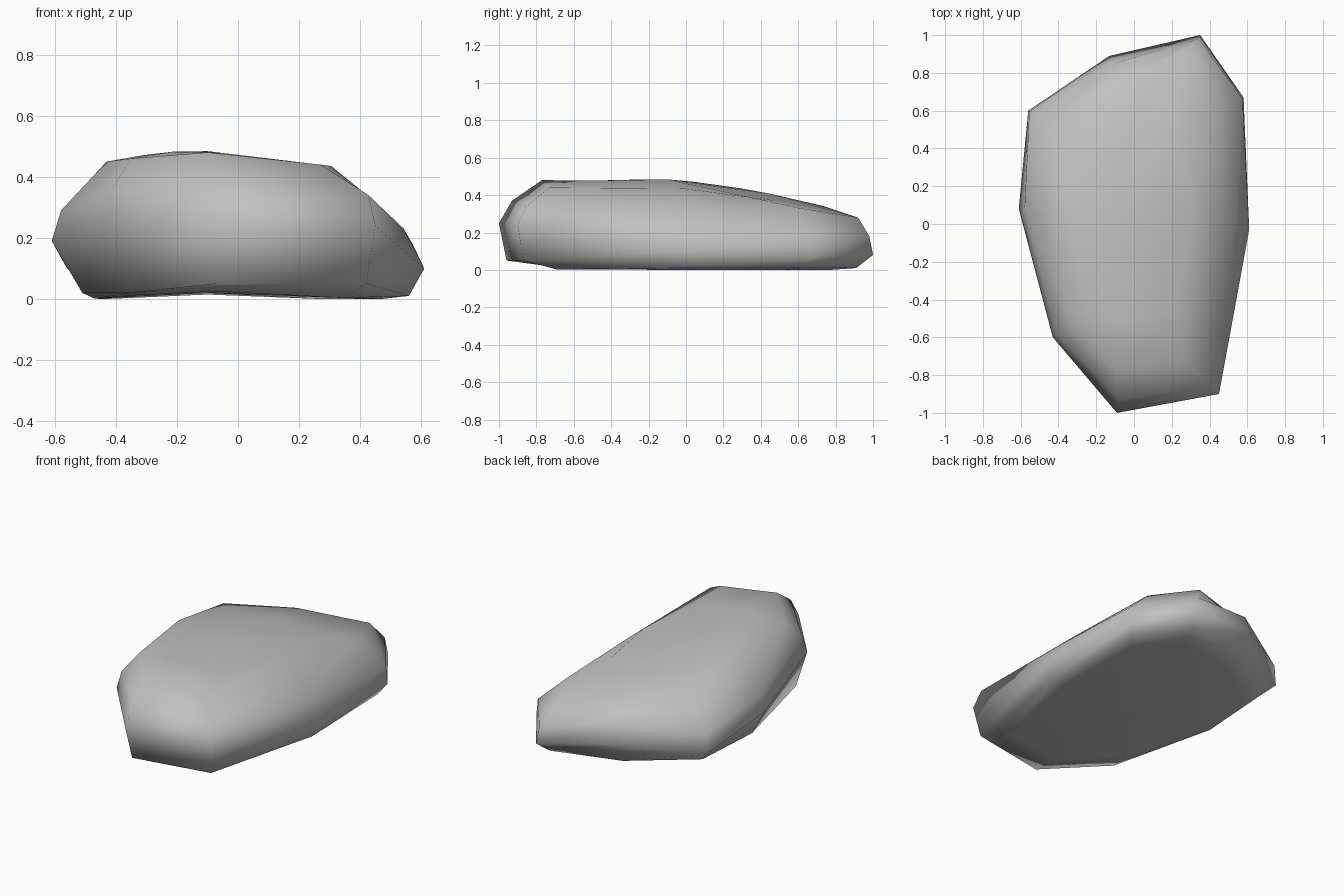
import bpy
import bmesh
import math

default_cube = bpy.data.objects.get("Cube")
if default_cube:
    bpy.data.objects.remove(default_cube, do_unlink=True)

# Stone colour
stone = bpy.data.materials.new("stone_grey")
stone.use_nodes = True
grey = (0.53, 0.53, 0.53, 1)
stone.diffuse_color = grey
stone.node_tree.nodes["Principled BSDF"].inputs["Base Color"].default_value = grey

# Each corner of the stone: rim point, base point,
# shoulder (scale, height), upper point
corners = [
    ((-.09, -1, .25), (-.07, -.96, .05), (.93, .37), (-.1, -.77, .48)),
    ((.45, -.9, .24), (.42, -.87, .05), (.95, .34), (.27, -.73, .44)),
    ((.61, -.03, .1), (.56, -.06, .01), (.89, .23), (.41, -.03, .35)),
    ((.58, .67, .07), (.54, .62, .01), (.99, .175), (.41, .61, .33)),
    ((.35, 1, .08), (.32, .91, .01), (.98, .18), (.28, .92, .28)),
    ((-.13, .89, .16), (-.12, .8, .02), (.95, .28), (-.11, .74, .34)),
    ((-.56, .6, .1), (-.48, .52, .02), (.99, .23), (-.45, .5, .37)),
    ((-.61, .08, .19), (-.51, .07, .02), (.95, .29), (-.43, .02, .45)),
    ((-.43, -.6, .26), (-.35, -.6, .02), (.96, .36), (-.35, -.49, .46)),
]


def crown_height(x, y):
    """Ridge slightly right of centre that drops towards the back."""
    return .49 - .12 * abs(x + .15) - .22 * max(0, y - .12)


def floor_height(x, y):
    """Shallow hollow running along the underside."""
    return max(0, .02 - .05 * abs(x + .1) - .008 * y)


def column(rim, base, shoulder, upper):
    """One vertical run of points, from the underside to the crown."""
    x, y, _ = rim
    scale, height = shoulder
    floor_x, floor_y = x * .77, y * .77
    crown_x, crown_y = x * .5, y * .5
    return [
        (floor_x, floor_y, floor_height(floor_x, floor_y)),
        base,
        rim,
        (x * scale, y * scale, height),
        upper,
        (crown_x, crown_y, crown_height(crown_x, crown_y)),
    ]


# Boulder body: neighbouring columns are joined by quads
bm = bmesh.new()
columns = [[bm.verts.new(point) for point in column(*corner)] for corner in corners]
crown = bm.verts.new((-.1, -.1, crown_height(-.1, -.1)))
hollow = bm.verts.new((-.1, 0, floor_height(-.1, 0)))

for index, here in enumerate(columns):
    following = columns[(index + 1) % len(columns)]
    for level in range(len(here) - 1):
        bm.faces.new((here[level], following[level],
                      following[level + 1], here[level + 1]))
    # Close the top and the underside
    bm.faces.new((here[-1], following[-1], crown))
    bm.faces.new((following[0], here[0], hollow))

bmesh.ops.recalc_face_normals(bm, faces=bm.faces)

mesh = bpy.data.meshes.new("boulder")
bm.to_mesh(mesh)
bm.free()
mesh.materials.append(stone)
boulder = bpy.data.objects.new("boulder", mesh)
bpy.context.collection.objects.link(boulder)

# Smooth shading, keeping only the hardest lower edges
bpy.ops.object.select_all(action="DESELECT")
boulder.select_set(True)
bpy.context.view_layer.objects.active = boulder
bpy.ops.object.shade_smooth_by_angle(angle=math.radians(80))
